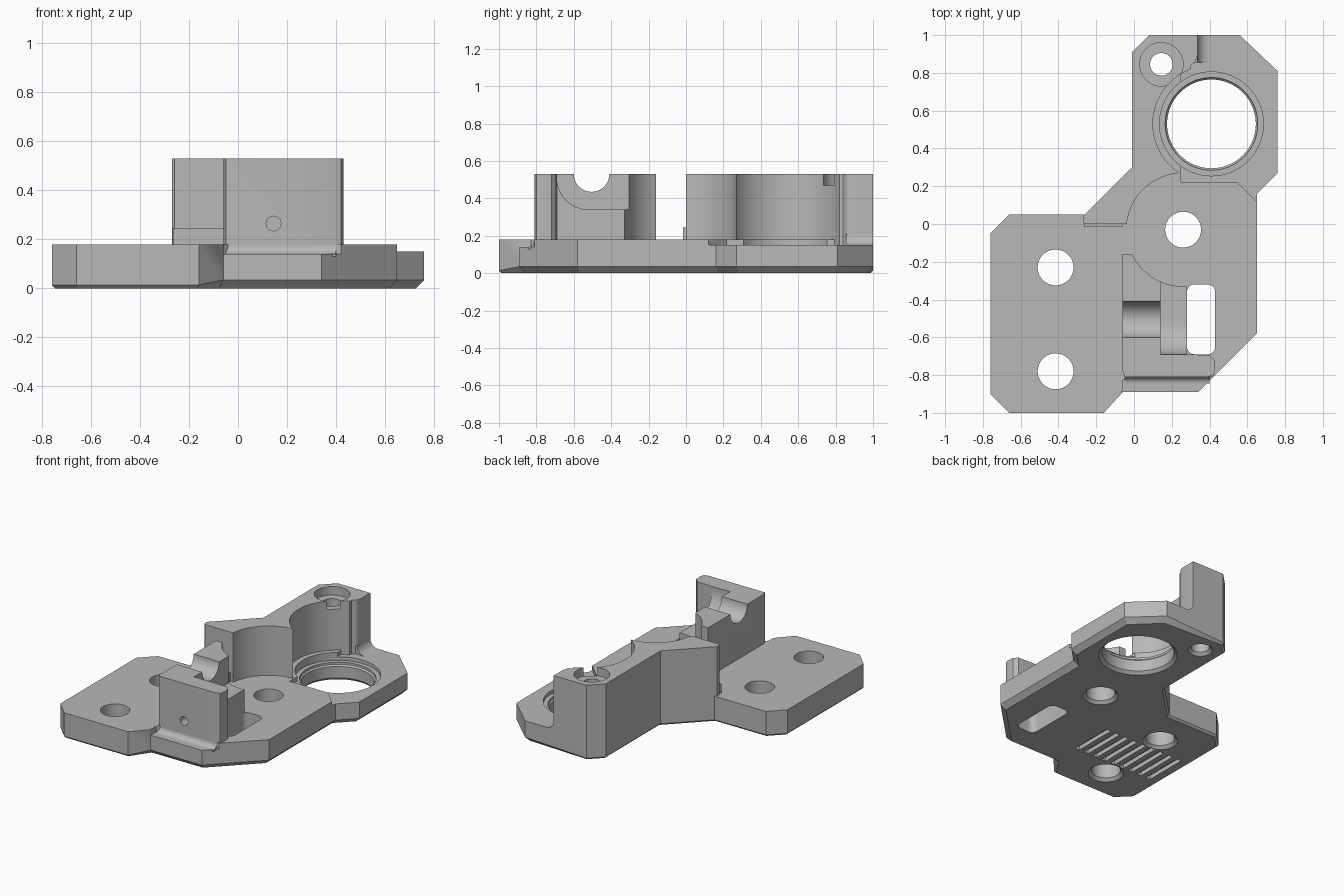
import bpy, bmesh, math
from mathutils import Vector

old = bpy.data.objects.get("Cube")
if old:
    bpy.data.objects.remove(old)

GREY = (0.48, 0.48, 0.48, 1)
mat = bpy.data.materials.new("plain grey")
mat.use_nodes = True
mat.diffuse_color = GREY
mat.node_tree.nodes["Principled BSDF"].inputs["Base Color"].default_value = GREY


def loft(name, rings):
    """Solid from a stack of closed rings with equal point counts."""
    bm = bmesh.new()
    loops = [[bm.verts.new(p) for p in ring] for ring in rings]
    n = len(loops[0])
    for a, b in zip(loops, loops[1:]):
        for i in range(n):
            j = (i + 1) % n
            bm.faces.new((a[i], a[j], b[j], b[i]))
    bm.faces.new(loops[0][::-1])
    bm.faces.new(loops[-1])
    bmesh.ops.recalc_face_normals(bm, faces=bm.faces)
    me = bpy.data.meshes.new(name)
    bm.to_mesh(me)
    bm.free()
    me.materials.append(mat)
    ob = bpy.data.objects.new(name, me)
    bpy.context.collection.objects.link(ob)
    return ob


def prism(name, pts, lo, hi, axis="z"):
    """Extrude a 2D profile along one axis."""
    place = {"x": lambda u, v, w: (w, u, v),
             "y": lambda u, v, w: (u, w, v),
             "z": lambda u, v, w: (u, v, w)}[axis]
    return loft(name, [[place(u, v, w) for u, v in pts] for w in (lo, hi)])


def arc(cx, cy, r, start, end, steps=8):
    angles = [math.radians(start + (end - start) * i / steps) for i in range(steps + 1)]
    return [(cx + r * math.cos(a), cy + r * math.sin(a)) for a in angles]


def rect(x0, y0, x1, y1):
    return [(x0, y0), (x1, y0), (x1, y1), (x0, y1)]


def lathe(name, centre, profile, steps=64):
    """Round solid from (radius, height) steps."""
    return loft(name, [[(x, y, z) for x, y in arc(*centre, r, 0, 360, steps)[:-1]]
                       for r, z in profile])


def cut(ob, cutters):
    """Subtract the cutters, bake the result and remove them."""
    for c in cutters:
        c.hide_render = True
        mod = ob.modifiers.new("cut", "BOOLEAN")
        mod.operation, mod.solver, mod.object = "DIFFERENCE", "EXACT", c
    bpy.context.view_layer.update()
    graph = bpy.context.evaluated_depsgraph_get()
    mesh = bpy.data.meshes.new_from_object(ob.evaluated_get(graph))
    ob.modifiers.clear()
    ob.data = mesh
    for c in cutters:
        bpy.data.objects.remove(c)


TOP, LOW, STRIP, TALL = 0.18, 0.15, 0.14, 0.53
HUB, BORE, SCREW = (0.26, -0.03), (0.41, 0.53), (0.145, 0.845)

# Base plate with a chamfered underside
outline = [(-0.76, -0.90), (-0.66, -1), (-0.16, -1), (-0.06, -0.89), (0.34, -0.89),
           (0.65, -0.58), (0.65, 0.16), (0.76, 0.27), (0.76, 0.81), (0.56, 1),
           (0.08, 1), (-0.01, 0.91), (-0.01, 0.30), (-0.26, 0.05), (-0.66, 0.05),
           (-0.76, -0.05)]
bottom, middle = [], []
for i, p in enumerate(outline):
    a, b, c = Vector(outline[i - 1]), Vector(p), Vector(outline[(i + 1) % len(outline)])
    d1, d2 = (b - a).normalized(), (c - b).normalized()
    n1, n2 = Vector((-d1.y, d1.x)), Vector((-d2.y, d2.x))
    size = 0.035 if p[0] > 0.3 or p == (-0.06, -0.89) else 0.014
    q = b + (n1 + n2) * size / (1 + n1.dot(n2))
    bottom.append((q.x, q.y, 0))
    middle.append((p[0], p[1], size))
plate = loft("base_plate", [bottom, middle, [(x, y, TOP) for x, y in outline]])

# Lowered floor round the bore, front strip, long slot
slot = (arc(0.32, -0.65, 0.04, 180, 270, 6) + arc(0.39, -0.65, 0.04, 270, 360, 6)
        + arc(0.39, -0.36, 0.04, 0, 90, 6) + arc(0.32, -0.36, 0.04, 90, 180, 6))
cutters = [
    prism("low_floor", [(0.25, 0.22), (0.55, 0.22), (0.70, 0.07), (1, 0.07),
                        (1, 1.2), (0.25, 1.2)], LOW, 1),
    prism("strip", [(-0.09, -1), (-0.06, -0.87), (-0.06, -0.83), (-0.04, -0.81),
                    (0.46, -0.81), (0.46, -1)], STRIP, 1),
    prism("slot", slot, -1, 1),
    lathe("bore", BORE, [(0.275, -0.02), (0.235, 0.02), (0.235, 0.10), (0.245, 0.11),
                         (0.245, 0.125), (0.275, 0.125), (0.275, 0.3)]),
    lathe("screw", SCREW, [(0.10, -0.02), (0.06, 0.02), (0.06, 1)], 32)]
# Mounting holes
for centre in (HUB, (-0.415, -0.23), (-0.415, -0.78)):
    cutters.append(lathe("hole", centre, [(0.135, -0.02), (0.095, 0.02), (0.095, 1)], 48))
# Row of grooves underneath
for i in range(9):
    x = -0.67 + i * 0.075
    cutters.append(prism("groove", rect(x - 0.018, -0.66, x + 0.018, -0.34), -0.1, 0.03))
cut(plate, cutters)

# Rear block, hollowed by the hub and bore clearances
rear = prism("rear_block", [(-0.26, 0.05), (-0.27, 0.04), (-0.27, 0.01), (-0.26, 0),
                            (0.20, 0), (0.30, 0.25), (0.30, 0.84), (0.325, 0.86),
                            (0.335, 0.89), (0.335, 1), (0.08, 1), (-0.01, 0.91),
                            (-0.01, 0.30)], LOW, TALL)
cut(rear, [lathe("hub_clearance", HUB, [(0.30, -1), (0.30, 1)]),
           lathe("bore_clearance", BORE, [(0.31, -1), (0.31, 1)]),
           lathe("screw_seat", SCREW, [(0.06, -1), (0.06, 0.47), (0.115, 0.47),
                                       (0.115, 1)], 48)])

# Front block with round channel, curved ledge and pin hole
front = prism("front_block", [(-0.06, -0.78), (-0.05, -0.81), (0.39, -0.81),
                              (0.42, -0.80), (0.43, -0.77), (0.425, -0.72),
                              (0.40, -0.695), (0.28, -0.69), (0.28, -0.30),
                              (0.20, -0.16), (-0.06, -0.16)], STRIP, TALL)
ledge = [(-0.69, 1)] + arc(-0.52, 0.51, 0.17, 180, 270, 12) + [(0, 0.34), (0, 1)]
channel = [(-0.41, 1), (-0.60, 1)] + arc(-0.505, 0.53, 0.095, 180, 360, 24)
cut(front, [lathe("hub_clearance", HUB, [(0.30, -1), (0.30, 1)]),
            prism("ledge", ledge, 0.14, 0.6, "x"),
            prism("channel", channel, -0.5, 0.14, "x"),
            prism("pin", arc(0.145, 0.265, 0.03, 0, 360, 24)[:-1], -1, -0.6, "y")])

# Fillets at the wall feet and the small stop
foot = [(-0.80, 0.13), (-0.80, 0.175)] + arc(-0.845, 0.175, 0.035, 0, -90) + [(-0.845, 0.13)]
foot_fillet = prism("front_fillet", foot, -0.05, 0.40, "x")
heel = [(0.32, 0.14), (0.32, 0.21)] + arc(0.395, 0.21, 0.06, 180, 270) + [(0.395, 0.14)]
heel_fillet = prism("rear_fillet", heel, 0.855, 1, "y")
stop = prism("stop_lip", rect(-0.265, -0.017, -0.06, 0.005), 0.17, 0.245)

# Smooth the round faces, keep the edges sharp
bpy.ops.object.select_all(action="DESELECT")
for ob in (plate, rear, front, foot_fillet, heel_fillet, stop):
    ob.select_set(True)
    bpy.context.view_layer.objects.active = ob
bpy.ops.object.shade_smooth_by_angle(angle=math.radians(30))
